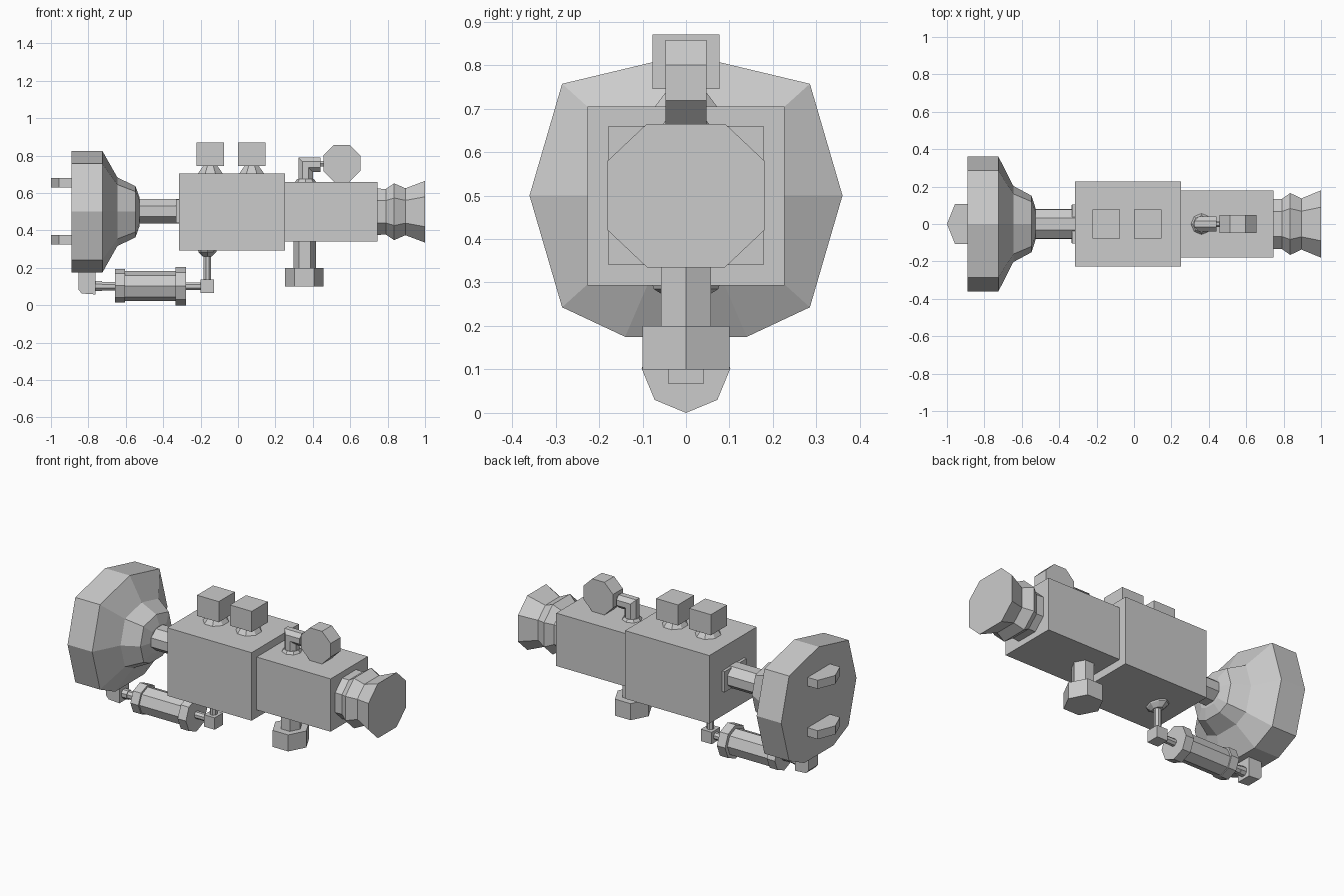
import bpy, bmesh
from math import cos, sin, pi, radians

if "Cube" in bpy.data.objects:
    bpy.data.objects.remove(bpy.data.objects["Cube"])


def loft(name, rings):
    """Skin a list of equally sized rings of points and cap both ends."""
    bm = bmesh.new()
    vs = [[bm.verts.new(p) for p in r] for r in rings]
    n = len(rings[0])
    for a, b in zip(vs, vs[1:]):
        for i in range(n):
            j = (i + 1) % n
            bm.faces.new((a[i], a[j], b[j], b[i]))
    bm.faces.new(vs[0][::-1])
    bm.faces.new(vs[-1])
    bmesh.ops.recalc_face_normals(bm, faces=bm.faces)
    me = bpy.data.meshes.new(name)
    bm.to_mesh(me)
    bm.free()
    ob = bpy.data.objects.new(name, me)
    bpy.context.collection.objects.link(ob)
    return ob


def ngon(n, ru, rv=None, turn=0):
    rv = rv or ru
    t = radians(turn)
    return [(ru * cos(2 * pi * i / n + t), rv * sin(2 * pi * i / n + t)) for i in range(n)]


def along_x(name, shape, cz, steps):
    """Sweep a (y, z) outline along x; steps are (x, scale)."""
    return loft(name, [[(x, u * s, cz + v * s) for u, v in shape] for x, s in steps])


def along_z(name, shape, cx, steps):
    """Sweep an (x, y) outline along z; steps are (z, scale)."""
    return loft(name, [[(cx + u * s, v * s, z) for u, v in shape] for z, s in steps])


def box(name, x0, x1, hy, z0, z1):
    rect = [(x0, -hy), (x1, -hy), (x1, hy), (x0, hy)]
    return along_z(name, rect, 0, [(z0, 1), (z1, 1)])


# Large wheel with conical hub and flattened bottom
half = [(0.36, 0), (0.285, 0.257), (0, 0.325), (-0.285, 0.257), (-0.36, 0)]
rim = half + [(-0.285, -0.257), (-0.14, -0.325), (0.14, -0.325), (0.285, -0.257)]
along_x("wheel", rim, 0.5, [(-0.89, 1), (-0.725, 1), (-0.645, 0.565),
                            (-0.548, 0.42), (-0.527, 0.24)])

# Two pointed lugs on the wheel's outer face
for label, z in (("upper", 0.655), ("lower", 0.35)):
    lug = [(-0.88, -0.107), (-0.88, 0.107), (-0.957, 0.107), (-1.0, 0), (-0.957, -0.107)]
    along_z(label + "_lug", lug, 0, [(z - 0.026, 1), (z + 0.026, 1)])

# Drive shaft and its mounting plate
along_x("shaft", ngon(8, 0.085, 0.071, 22.5), 0.503, [(-0.54, 1), (-0.3, 1)])
box("shaft_plate", -0.332, -0.31, 0.104, 0.44, 0.565)

# Two body blocks
box("main_block", -0.315, 0.25, 0.227, 0.293, 0.705)
box("rear_block", 0.25, 0.745, 0.178, 0.34, 0.66)

# Flared eight-sided nozzle
octo = [(0.18, 0.08), (0.09, 0.165), (-0.09, 0.165), (-0.18, 0.08)]
octo += [(-u, -v) for u, v in octo]
along_x("nozzle", octo, 0.5, [(0.74, 0.75), (0.79, 0.74), (0.835, 0.92),
                              (0.895, 0.76), (1.0, 1)])

# Square knobs on tapered feet
for i, x in enumerate((-0.148, 0.073)):
    box(f"knob_{i + 1}", x - 0.073, x + 0.073, 0.077, 0.745, 0.87)
    along_z(f"knob_foot_{i + 1}", ngon(8, 0.075, 0.081, 22.5), x,
            [(0.7, 1), (0.75, 0.5)])

# Elbow pipe with flange
ex, ez = 0.361, 0.752
pipe = ngon(8, 0.042, turn=22.5)
loft("elbow_pipe", [[(ex + a, b, 0.65) for a, b in pipe],
                    [(ex + a, b, ez - a) for a, b in pipe],
                    [(0.44, b, ez - a) for a, b in pipe]])
along_z("elbow_flange", ngon(8, 0.06), ex, [(0.655, 1), (0.675, 0.75)])

# Round gauge and its stem
along_x("gauge_stem", ngon(6, 0.016), 0.757, [(0.43, 1), (0.47, 1)])
dial = ngon(8, 0.107, turn=22.5)
loft("gauge", [[(0.555 + u, y, 0.759 + v) for u, v in dial] for y in (-0.047, 0.047)])

# Drain valve underneath
along_z("drain_post", ngon(6, 0.06, 0.066), 0.357, [(0.19, 1), (0.35, 1)])
along_z("drain_nut", ngon(6, 0.104, 0.115), 0.354, [(0.1, 1), (0.2, 1)])

# Actuator cylinder with end collars and rods
az = 0.102
along_x("actuator_body", ngon(8, 0.08), az, [(-0.63, 1), (-0.3, 1)])
along_x("front_collar", ngon(8, 0.09), az + 0.003, [(-0.658, 1), (-0.605, 1)])
along_x("back_collar", ngon(8, 0.102), az, [(-0.333, 1), (-0.278, 1)])
along_x("piston_rod", ngon(8, 0.025, turn=22.5), az, [(-0.78, 1.15), (-0.728, 1.15), (-0.728, 1), (-0.64, 1)])
along_x("back_rod", ngon(8, 0.022, turn=22.5), az, [(-0.29, 1), (-0.19, 1)])

# Wheel tab with a cut corner
tab = [(-0.852, 0.2), (-0.852, 0.082), (-0.835, 0.063), (-0.763, 0.058), (-0.763, 0.2)]
loft("wheel_tab", [[(x, y, z) for x, z in tab] for y in (-0.045, 0.045)])

# Hanger joining actuator to the main block
box("hanger_block", -0.2, -0.128, 0.04, 0.066, 0.138)
along_z("hanger_post", ngon(8, 0.021, turn=22.5), -0.164, [(0.13, 1), (0.28, 1)])
along_z("hanger_flange", ngon(8, 0.05, 0.078), -0.164, [(0.262, 0.5), (0.285, 0.95), (0.297, 1)])
